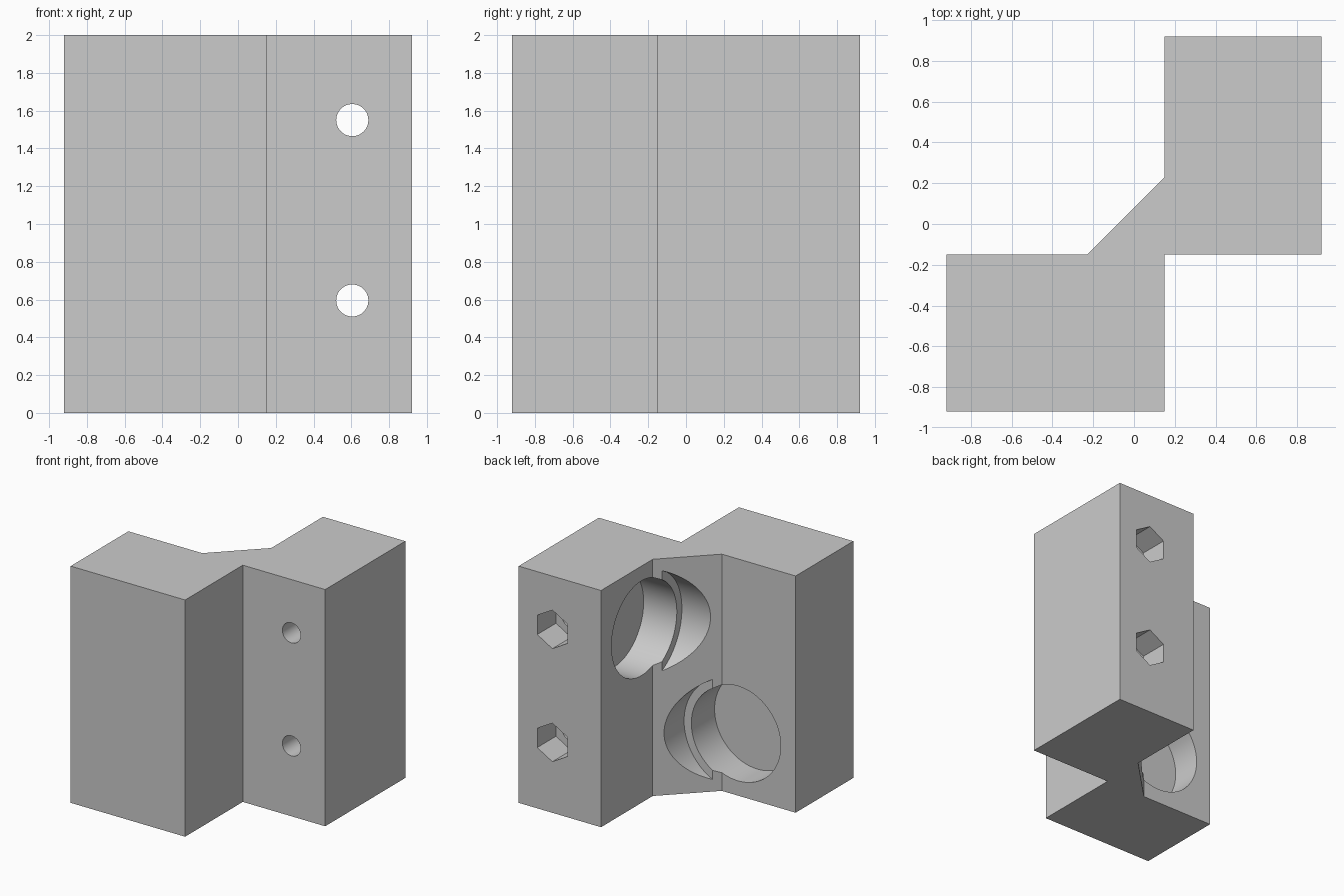
import bpy
import bmesh
import math
from mathutils import Matrix, Vector

cube = bpy.data.objects.get("Cube")
if cube:
    bpy.data.objects.remove(cube, do_unlink=True)

HEIGHT = 2.0
OUT, IN, CUT = 0.92, 0.15, 0.23   # outer side, inner step, chamfer start

grey = bpy.data.materials.new("light grey")
grey.use_nodes = True
grey.diffuse_color = (0.6, 0.6, 0.6, 1)
grey.node_tree.nodes["Principled BSDF"].inputs["Base Color"].default_value = (0.6, 0.6, 0.6, 1)


def make_object(name, bm):
    bmesh.ops.recalc_face_normals(bm, faces=bm.faces)
    mesh = bpy.data.meshes.new(name)
    bm.to_mesh(mesh)
    bm.free()
    mesh.materials.append(grey)
    obj = bpy.data.objects.new(name, mesh)
    bpy.context.collection.objects.link(obj)
    return obj


def cutter(name, start, end, radius, sides, spin=0.0):
    """Prism between two points, used for a boolean cut."""
    start, end = Vector(start), Vector(end)
    axis = end - start
    turn = axis.to_track_quat("Z", "Y").to_matrix().to_4x4()
    bm = bmesh.new()
    bmesh.ops.create_cone(
        bm, cap_ends=True, segments=sides, radius1=radius, radius2=radius,
        depth=axis.length,
        matrix=Matrix.Translation((start + end) / 2) @ turn @ Matrix.Rotation(spin, 4, "Z"))
    obj = make_object(name, bm)
    obj.hide_render = True
    return obj


# Body: two square posts joined by a chamfered web
outline = [(-OUT, -OUT), (IN, -OUT), (IN, -IN), (OUT, -IN), (OUT, OUT),
           (IN, OUT), (IN, CUT), (-CUT, -IN), (-OUT, -IN)]
bm = bmesh.new()
base = bm.faces.new([bm.verts.new((x, y, 0)) for x, y in outline])
top = bmesh.ops.extrude_face_region(bm, geom=[base])["geom"]
bmesh.ops.translate(bm, vec=(0, 0, HEIGHT),
                    verts=[v for v in top if isinstance(v, bmesh.types.BMVert)])
body = make_object("corner_bracket", bm)

cutters = []

# Screw holes with hexagonal nut recesses at the back
for level, z in (("lower", 0.595), ("upper", 1.55)):
    x = 0.605
    cutters.append(cutter(level + "_screw_hole", (x, -0.5, z), (x, 1.2, z), 0.085, 48))
    cutters.append(cutter(level + "_nut_recess", (x, OUT - 0.25, z), (x, 1.2, z), 0.163, 6))

# Round pockets, each with a wider clearance beyond a narrow shoulder
POCKET, SHOULDER, AXIS = 0.41, 0.10, 0.38
for part, radius, inner in (("pocket", 0.40, POCKET), ("clearance", 0.468, SHOULDER)):
    cutters.append(cutter("upper_" + part, (inner, AXIS, 1.475),
                          (-1.2, AXIS, 1.475), radius, 96))
    cutters.append(cutter("lower_" + part, (-AXIS, -inner, 0.525),
                          (-AXIS, 1.2, 0.525), radius, 96))

# The nut recess needs a corner pointing straight up
for obj in cutters:
    if "nut" in obj.name:
        highest = max(obj.data.vertices, key=lambda v: v.co.z).co
        if abs(highest.x - 0.605) > 0.01:
            pivot = Matrix.Translation((0.605, 0, 0.595 if "lower" in obj.name else 1.55))
            obj.data.transform(pivot @ Matrix.Rotation(math.radians(30), 4, "Y") @ pivot.inverted())

# Cut everything and bake the result
for obj in cutters:
    mod = body.modifiers.new(obj.name, "BOOLEAN")
    mod.operation = "DIFFERENCE"
    mod.solver = "EXACT"
    mod.object = obj
bpy.context.view_layer.update()
depsgraph = bpy.context.evaluated_depsgraph_get()
result = bpy.data.meshes.new_from_object(body.evaluated_get(depsgraph))
body.modifiers.clear()
body.data = result
for obj in cutters:
    bpy.data.objects.remove(obj, do_unlink=True)

# Smooth curved walls, sharp edges elsewhere
bpy.ops.object.select_all(action="DESELECT")
bpy.context.view_layer.objects.active = body
body.select_set(True)
bpy.ops.object.shade_smooth_by_angle(angle=math.radians(30))
